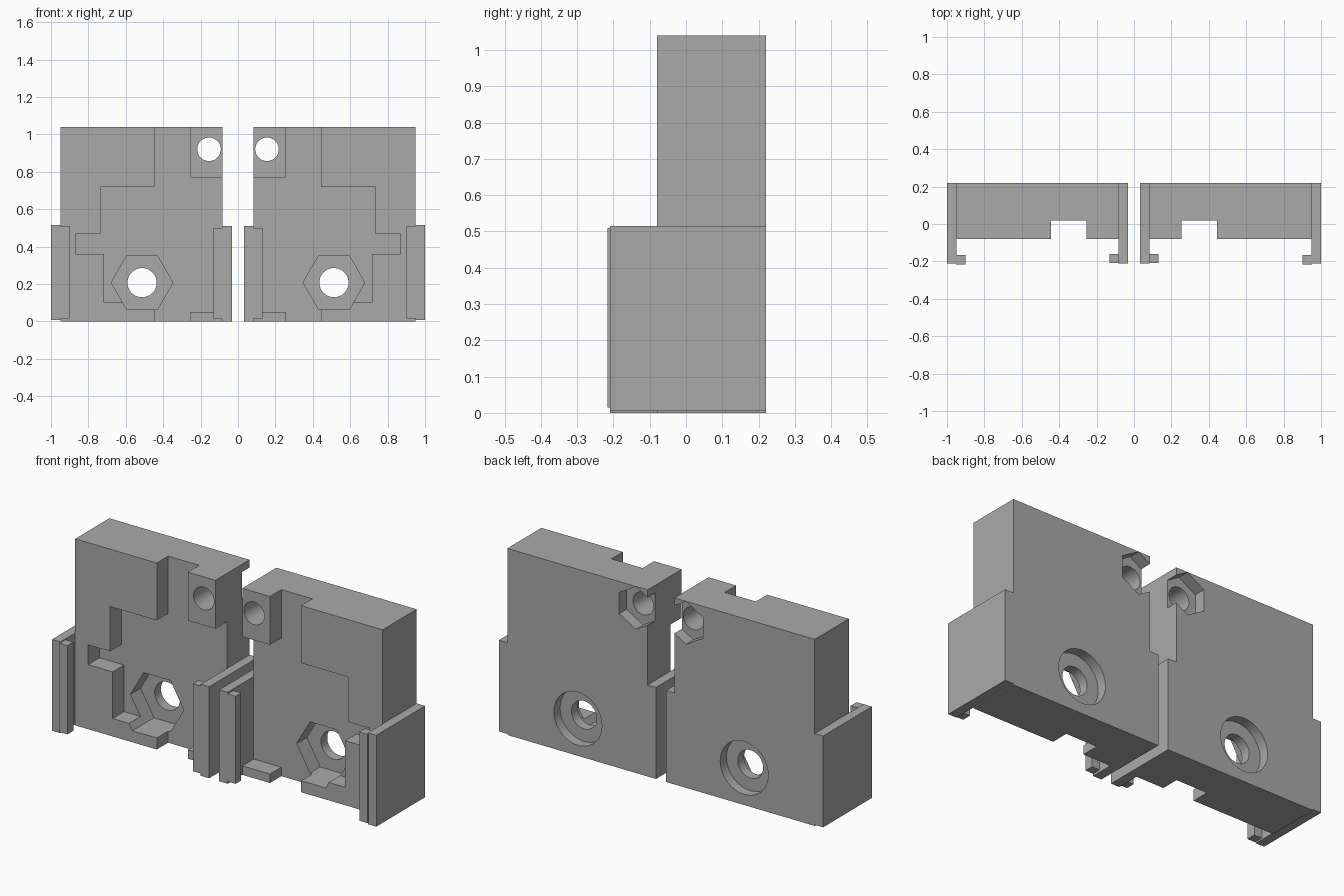
import bpy
import bmesh
import math
from mathutils import Vector

if "Cube" in bpy.data.objects:
    bpy.data.objects.remove(bpy.data.objects["Cube"], do_unlink=True)

grey = bpy.data.materials.new("plain grey")
grey.use_nodes = True
grey.diffuse_color = (0.4, 0.4, 0.4, 1)
grey.node_tree.nodes["Principled BSDF"].inputs["Base Color"].default_value = (0.4, 0.4, 0.4, 1)

FRONT, BACK, FLOOR = -0.08, 0.22, 0.02
TOP = 1.04
INNER, OUTER = 0.083, 0.948


def prism(name, points, start, end, axis="y"):
    """Extrude a flat outline: (x, z) along y, or (x, y) along z."""
    def place(a, b, d):
        return (a, d, b) if axis == "y" else (a, b, d)
    bm = bmesh.new()
    face = bm.faces.new([bm.verts.new(place(a, b, start)) for a, b in points])
    moved = bmesh.ops.extrude_face_region(bm, geom=[face])["geom"]
    verts = [v for v in moved if isinstance(v, bmesh.types.BMVert)]
    bmesh.ops.translate(bm, verts=verts, vec=Vector(place(0, 0, end - start)))
    bmesh.ops.recalc_face_normals(bm, faces=bm.faces)
    mesh = bpy.data.meshes.new(name)
    bm.to_mesh(mesh)
    bm.free()
    mesh.materials.append(grey)
    obj = bpy.data.objects.new(name, mesh)
    bpy.context.collection.objects.link(obj)
    return obj


def ring(x, z, radius, sides, turn=0):
    angles = [turn + math.tau * i / sides for i in range(sides)]
    return [(x + radius * math.cos(a), z + radius * math.sin(a)) for a in angles]


def activate(obj):
    bpy.ops.object.select_all(action="DESELECT")
    obj.select_set(True)
    bpy.context.view_layer.objects.active = obj


def cut(obj, cutter):
    mod = obj.modifiers.new("cut", "BOOLEAN")
    mod.operation = "DIFFERENCE"
    mod.solver = "EXACT"
    mod.object = cutter
    activate(obj)
    bpy.ops.object.modifier_apply(modifier=mod.name)
    bpy.data.objects.remove(cutter, do_unlink=True)


# Main block of one half
body = prism("body", [(INNER, 0), (OUTER, 0), (OUTER, TOP), (INNER, TOP)], FRONT, BACK)

# Stepped recess in the front, leaving two inner corner blocks
recess = [(0.253, 1.2), (0.253, 0.77), (0, 0.77), (0, 0.05), (0.253, 0.05),
          (0.253, -0.1), (0.445, -0.1), (0.445, 0.1), (0.717, 0.1),
          (0.717, 0.36), (0.868, 0.36), (0.868, 0.47), (0.733, 0.47),
          (0.733, 0.72), (0.445, 0.72), (0.445, 1.2)]
cut(body, prism("recess_cutter", recess, -0.3, FLOOR))

# Lower bolt: front hexagon pocket, through hole, round pocket in the back
bolt = (0.513, 0.207)
cut(body, prism("hex_cutter", ring(*bolt, 0.165, 6), -0.3, 0.11))
cut(body, prism("bolt_hole_cutter", ring(*bolt, 0.078, 48), -0.3, 0.4))
cut(body, prism("head_cutter", ring(*bolt, 0.148, 48), 0.165, 0.4))

# Upper bolt: through hole and hexagon nut pocket in the back
pin = (0.155, 0.92)
cut(body, prism("pin_hole_cutter", ring(*pin, 0.063, 48), -0.3, 0.4))
cut(body, prism("nut_cutter", ring(*pin, 0.119, 6, math.pi / 6), 0.155, 0.4))

# Side walls reaching forward, each with an inward or outward lip
outer_wall = prism("outer_wall", [(OUTER, -0.21), (1, -0.21), (1, BACK), (OUTER, BACK)],
                   0.006, 0.515, "z")
outer_lip = prism("outer_lip", [(0.9, -0.217), (0.951, -0.217), (0.951, -0.165), (0.9, -0.165)],
                  0.015, 0.51, "z")
inner_wall = prism("inner_wall", [(0.031, -0.21), (INNER, -0.21), (INNER, BACK), (0.031, BACK)],
                   0, 0.51, "z")
inner_lip = prism("inner_lip", [(INNER, -0.209), (0.132, -0.209), (0.132, -0.16), (INNER, -0.16)],
                  0.012, 0.5, "z")

# Mirror every part to the other half
for part in (body, outer_wall, outer_lip, inner_wall, inner_lip):
    activate(part)
    bpy.ops.object.shade_smooth_by_angle(angle=math.radians(30))
    mirror = part.modifiers.new("mirror", "MIRROR")
    mirror.use_axis[0] = True
    mirror.use_mirror_merge = False
    bpy.ops.object.modifier_apply(modifier=mirror.name)
